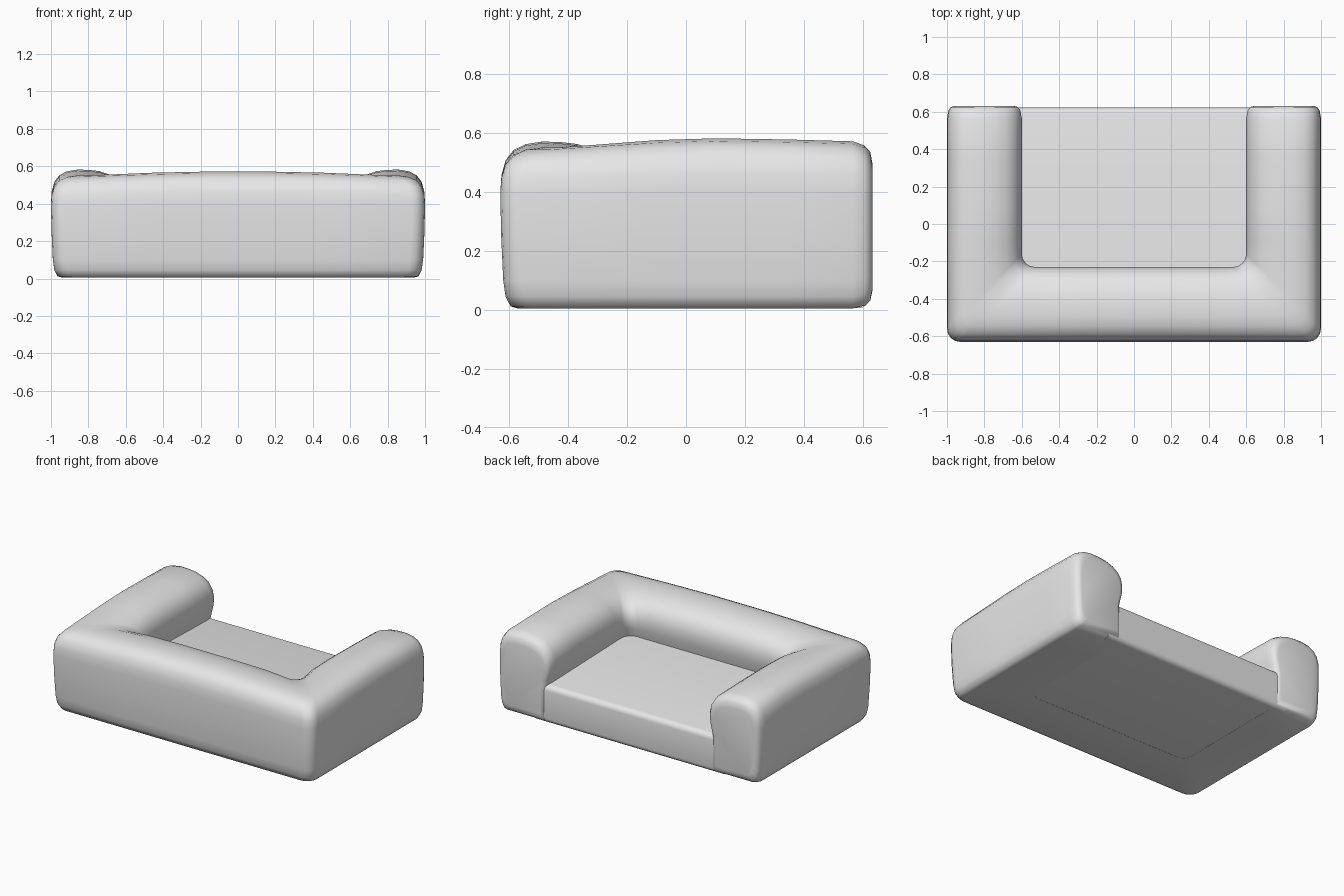
import bpy, bmesh, math

if "Cube" in bpy.data.objects:
    bpy.data.objects.remove(bpy.data.objects["Cube"], do_unlink=True)

fabric = bpy.data.materials.new("light grey fabric")
fabric.use_nodes = True
GREY = (0.8, 0.8, 0.8, 1)
fabric.diffuse_color = GREY
fabric.node_tree.nodes["Principled BSDF"].inputs["Base Color"].default_value = GREY


def finish(name, bm, angle):
    bmesh.ops.recalc_face_normals(bm, faces=bm.faces)
    mesh = bpy.data.meshes.new(name)
    bm.to_mesh(mesh)
    bm.free()
    mesh.materials.append(fabric)
    obj = bpy.data.objects.new(name, mesh)
    bpy.context.collection.objects.link(obj)
    bpy.ops.object.select_all(action='DESELECT')
    obj.select_set(True)
    bpy.context.view_layer.objects.active = obj
    bpy.ops.object.shade_smooth_by_angle(angle=math.radians(angle))
    return obj


# Cross-section of the padded surround: distance in from the outside, height
PROFILE = [(0.37, 0.005), (0.06, 0.005), (0.035, 0.012), (0.018, 0.045),
           (0.01, 0.1), (0.003, 0.25), (0, 0.4), (0.004, 0.46),
           (0.018, 0.51), (0.045, 0.545), (0.085, 0.565), (0.14, 0.574),
           (0.2, 0.573), (0.26, 0.566), (0.32, 0.546), (0.36, 0.518),
           (0.388, 0.475), (0.4, 0.42), (0.396, 0.36), (0.382, 0.3), (0.37, 0.25)]
CORNER = 0.07
BACK_Y = -0.63

# Stations along one half: arm (y, lift, section scale), corner (angle), back (x, lift)
ARM = [(0.632, -0.01, 0.78), (0.625, -0.008, 0.9), (0.605, -0.005, 0.965),
       (0.565, -0.002, 1), (0.35, 0.004, 1), (0.1, 0.008, 1), (-0.1, 0.002, 1)]
TURN = [0, 22.5, 45, 67.5, 90]
BACK = [(0.45, -0.008), (0.2, -0.003)]


def ring(kind, station, side):
    points = []
    for d, z in PROFILE:
        lift = -0.022
        if kind == "arm":
            y, lift, s = station
            d, z = 0.2 + (d - 0.2) * s, 0.27 + (z - 0.27) * s
            x = 1 - d
        elif kind == "turn":
            a = math.radians(station)
            x = 1 - d - CORNER + CORNER * math.cos(a)
            y = BACK_Y + d + CORNER - CORNER * math.sin(a)
        else:
            x, lift = station
            y = BACK_Y + d
        z += lift * max(0, (z - 0.3) / 0.27)
        points.append((side * x, y, z))
    return points


# Surround: two arms and the back as one continuous roll
half = [("arm", s) for s in ARM] + [("turn", a) for a in TURN] + [("back", s) for s in BACK]
rings = [ring(k, s, 1) for k, s in half]
rings.append(ring("back", (0, -0.003), 1))
rings += [ring(k, s, -1) for k, s in reversed(half)]
bm = bmesh.new()
loops = [[bm.verts.new(p) for p in r] for r in rings]
count = len(PROFILE)
for a, b in zip(loops, loops[1:]):
    for i in range(count):
        j = (i + 1) % count
        bm.faces.new((a[i], a[j], b[j], b[i]))
bm.faces.new(loops[0])
bm.faces.new(loops[-1])
finish("arms_and_back", bm, 60)

# Seat block: slopes gently down towards its open edge
bm = bmesh.new()
bmesh.ops.create_cube(bm, size=1)
for v in bm.verts:
    front = v.co.y > 0
    top = v.co.z > 0
    v.co.x = math.copysign(0.72, v.co.x)
    v.co.y = 0.622 if front else -0.32
    v.co.z = (0.265 if front else 0.295) if top else 0.006
edges = [e for e in bm.edges if all(v.co.y > 0.6 for v in e.verts)
         and abs(e.verts[0].co.x - e.verts[1].co.x) > 1]
bmesh.ops.bevel(bm, geom=edges, offset=0.035, segments=4, profile=0.5, affect='EDGES')
finish("seat", bm, 40)
